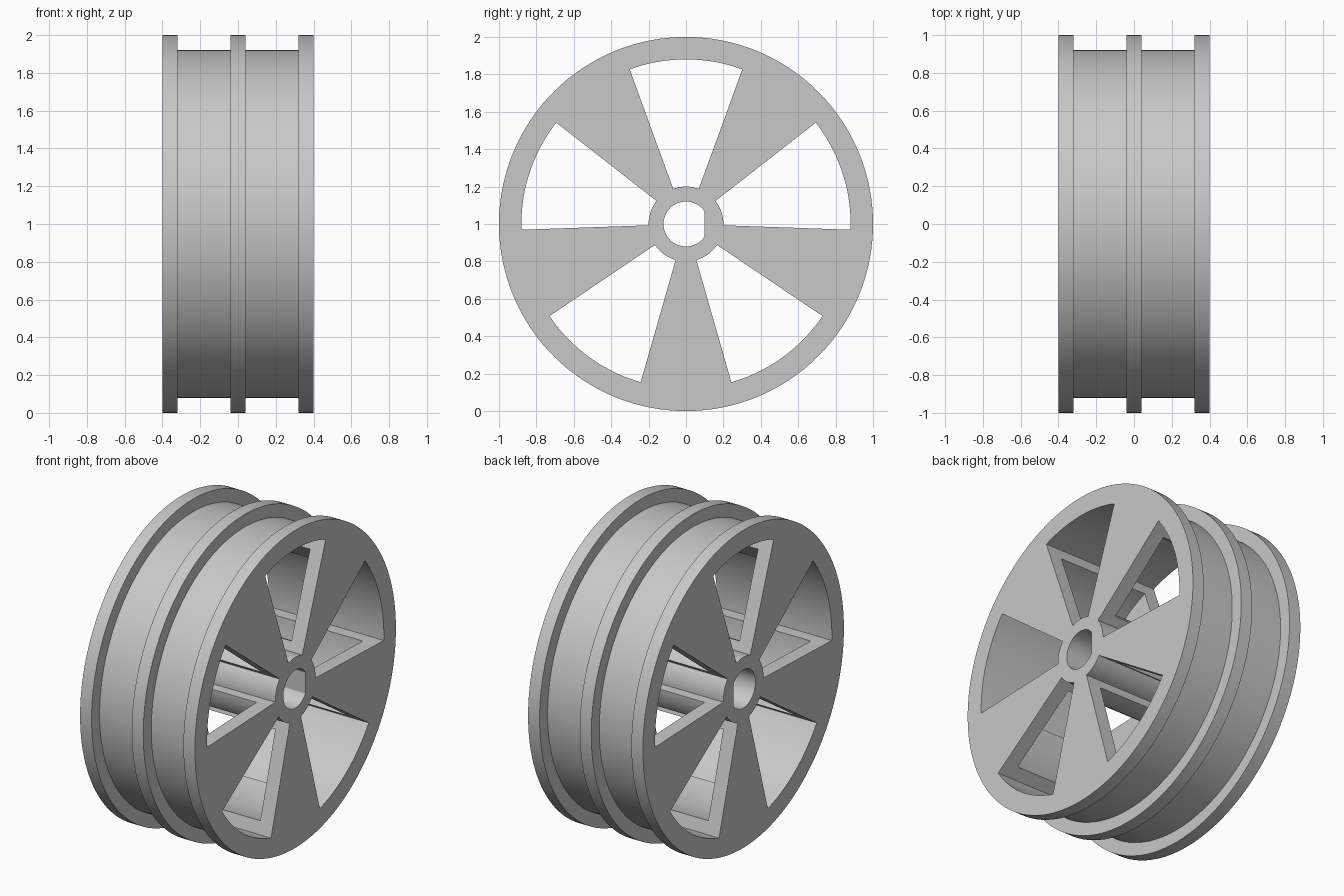
import bpy
import bmesh
from math import cos, sin, radians

HALF, RADIUS = 0.40, 1.0      # half width and outer radius
GROOVE, RIM_IN = 0.92, 0.88   # groove floor and inner rim radius
HUB, BORE, FLAT = 0.20, 0.12, 0.10
STEP, SPOKES, SPREAD = 2, 5, 32   # degrees per facet, spoke count, spoke angle

cube = bpy.data.objects.get("Cube")
if cube:
    bpy.data.objects.remove(cube, do_unlink=True)

grey = bpy.data.materials.new("plain grey")
grey.use_nodes = True
grey.diffuse_color = (0.58, 0.58, 0.58, 1)
for node in grey.node_tree.nodes:
    if node.type == 'BSDF_PRINCIPLED':
        node.inputs["Base Color"].default_value = grey.diffuse_color
        node.inputs["Roughness"].default_value = 0.6


def sweep(bm, profile, start=0, end=360):
    """Turn a closed (x, radius) profile about the axle; return its rings."""
    full = end - start == 360
    rings = []
    for deg in range(start, end + (0 if full else STEP), STEP):
        a = radians(deg)
        rings.append([bm.verts.new((x, r * cos(a), RADIUS + r * sin(a)))
                      for x, r in profile(a)])
    pairs = list(zip(rings, rings[1:]))
    if full:
        pairs.append((rings[-1], rings[0]))
    for one, two in pairs:
        for i in range(len(one)):
            j = (i + 1) % len(one)
            bm.faces.new((one[i], one[j], two[j], two[i]))
    return rings


def finish(bm, name):
    bmesh.ops.recalc_face_normals(bm, faces=bm.faces)
    mesh = bpy.data.meshes.new(name)
    bm.to_mesh(mesh)
    bm.free()
    mesh.materials.append(grey)
    obj = bpy.data.objects.new(name, mesh)
    bpy.context.collection.objects.link(obj)
    bpy.ops.object.select_all(action='DESELECT')
    obj.select_set(True)
    bpy.context.view_layer.objects.active = obj
    bpy.ops.object.shade_smooth_by_angle(angle=radians(20))


def box(half, inner, outer):
    return [(-half, inner), (half, inner), (half, outer), (-half, outer)]


# Rim: three flanges with two grooves between them
side = [(0.04, RADIUS), (0.04, GROOVE), (0.32, GROOVE),
        (0.32, RADIUS), (HALF, RADIUS), (HALF, RIM_IN)]
rim_profile = side + [(-x, r) for x, r in reversed(side)]
bm = bmesh.new()
sweep(bm, lambda a: rim_profile)
finish(bm, "rim")


# Hub: tube with a flat on one side of the bore
def hub_profile(a):
    bore = min(BORE, FLAT / cos(a)) if cos(a) > 0.1 else BORE
    return box(HALF, bore, HUB)


bm = bmesh.new()
sweep(bm, hub_profile)
finish(bm, "hub")

# Spokes: full-width wedges, each hollowed sideways by a window
for n in range(SPOKES):
    start = 270 - SPREAD // 2 + n * 360 // SPOKES
    bm = bmesh.new()
    outer = sweep(bm, lambda a: box(HALF, HUB, RIM_IN), start, start + SPREAD)
    inner = sweep(bm, lambda a: box(0.31, 0.26, 0.80), start, start + SPREAD)
    for end in (0, -1):
        o, w = outer[end], inner[end]
        for i in range(4):
            j = (i + 1) % 4
            bm.faces.new((o[i], o[j], w[j], w[i]))
    finish(bm, f"spoke_{n + 1}")
